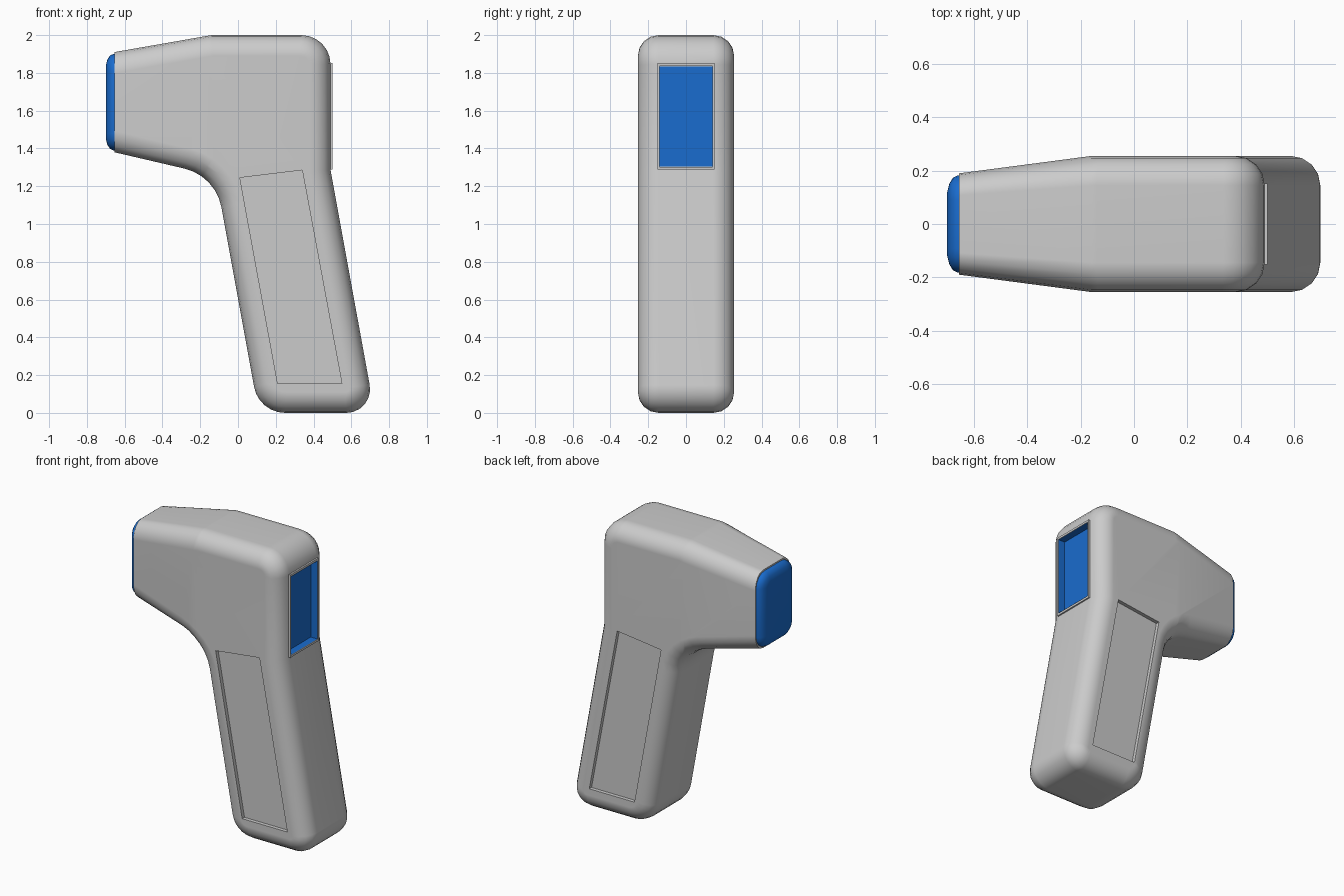
import bpy, bmesh, math
from mathutils import Vector

if "Cube" in bpy.data.objects:
    bpy.data.objects.remove(bpy.data.objects["Cube"])

blue = bpy.data.materials.new("blue_plastic")
blue.diffuse_color = (0.01, 0.15, 0.62, 1)
blue.use_nodes = True
blue.node_tree.nodes["Principled BSDF"].inputs["Base Color"].default_value = blue.diffuse_color


def make(name, bm, mat=None, recalc=True):
    if recalc:
        bmesh.ops.recalc_face_normals(bm, faces=bm.faces)
    me = bpy.data.meshes.new(name)
    bm.to_mesh(me)
    bm.free()
    ob = bpy.data.objects.new(name, me)
    bpy.context.collection.objects.link(ob)
    if mat:
        me.materials.append(mat)
    return ob


def activate(ob):
    bpy.ops.object.select_all(action='DESELECT')
    ob.select_set(True)
    bpy.context.view_layer.objects.active = ob


def smooth(ob):
    activate(ob)
    bpy.ops.object.shade_smooth_by_angle(angle=math.radians(35))


def fillet(points, n=6):
    """Round each (x, z, tangent length) corner."""
    out = []
    for i, (x, z, t) in enumerate(points):
        p = Vector((x, z))
        if t == 0:
            out.append(p)
            continue
        a = (Vector(points[i - 1][:2]) - p).normalized()
        b = (Vector(points[(i + 1) % len(points)][:2]) - p).normalized()
        half = a.angle(b) / 2
        r = t * math.tan(half)
        c = p + (a + b).normalized() * (t / math.cos(half))
        u, v = p + a * t - c, p + b * t - c
        ang = u.angle(v)
        for k in range(n + 1):
            f = k / n
            out.append(c + (u * math.sin((1 - f) * ang) + v * math.sin(f * ang)) / math.sin(ang))
    return out


def prism(bm, pts, y0, y1):
    a = [bm.verts.new((x, y0, z)) for x, z in pts]
    b = [bm.verts.new((x, y1, z)) for x, z in pts]
    bm.faces.new(a)
    bm.faces.new(b[::-1])
    for i in range(len(pts)):
        j = (i + 1) % len(pts)
        bm.faces.new((a[j], a[i], b[i], b[j]))


def cut(ob, cutter):
    m = ob.modifiers.new("cut", 'BOOLEAN')
    m.operation, m.solver, m.object = 'DIFFERENCE', 'EXACT', cutter
    activate(ob)
    bpy.ops.object.modifier_apply(modifier=m.name)
    bpy.data.objects.remove(cutter)


# Body: pistol profile, rounded rim, narrowing towards the nose
W, NOSE, TAPER = 0.255, -0.655, -0.16
outline = fillet([(NOSE, 1.91, 0), (-0.14, 2.0, 0), (0.49, 2.0, 0.155), (0.49, 1.285, 0),
                  (0.724, 0, 0.15), (0.11, 0, 0.14), (-0.118, 1.255, 0.17), (NOSE, 1.38, 0)])
bm = bmesh.new()
prism(bm, outline, -W, W)
bmesh.ops.recalc_face_normals(bm, faces=bm.faces)
rim = [e for e in bm.edges
       if abs(e.verts[0].co.y - e.verts[1].co.y) < 1e-5
       and max(v.co.x for v in e.verts) > NOSE + 0.01]
bmesh.ops.bevel(bm, geom=rim, offset=0.11, offset_type='OFFSET', segments=4,
                profile=0.5, affect='EDGES', clamp_overlap=False)
bmesh.ops.bisect_plane(bm, geom=bm.verts[:] + bm.edges[:] + bm.faces[:],
                       plane_co=(TAPER, 0, 0), plane_no=(1, 0, 0))
for v in bm.verts:
    if v.co.x < TAPER:
        v.co.y *= 1 - 0.255 * (TAPER - v.co.x) / (TAPER - NOSE)
body = make("body", bm)

# Recessed grip panels on both sides
panel = [(0.01, 1.245), (0.34, 1.285), (0.55, 0.155), (0.21, 0.155)]
for s in (-1, 1):
    bm = bmesh.new()
    prism(bm, panel, s * (W - 0.025), s * (W + 0.1))
    cut(body, make("panel_cutter", bm))

# Screen pocket
bm = bmesh.new()
prism(bm, [(0.448, 1.303), (0.6, 1.303), (0.6, 1.837), (0.448, 1.837)], -0.142, 0.142)
cut(body, make("screen_cutter", bm))
smooth(body)
body.modifiers.new("weighted_normals", 'WEIGHTED_NORMAL').keep_sharp = True


def rect(bm, x, y, z0, z1):
    return [bm.verts.new((x, a, b)) for a, b in ((-y, z0), (y, z0), (y, z1), (-y, z1))]


# Screen frame
bm = bmesh.new()
loops = [rect(bm, 0.455, 0.152, 1.288, 1.852), rect(bm, 0.50, 0.152, 1.288, 1.852),
         rect(bm, 0.50, 0.1415, 1.3025, 1.8375), rect(bm, 0.455, 0.1415, 1.3025, 1.8375)]
for k in range(4):
    p, q = loops[k], loops[(k + 1) % 4]
    for i in range(4):
        j = (i + 1) % 4
        bm.faces.new((p[i], p[j], q[j], q[i]))
make("screen_frame", bm)

# Screen: blue lining of the pocket, facing outwards
bm = bmesh.new()
back, lip = rect(bm, 0.45, 0.14, 1.305, 1.835), rect(bm, 0.499, 0.14, 1.305, 1.835)
bm.faces.new(back)
for i in range(4):
    j = (i + 1) % 4
    bm.faces.new((back[j], back[i], lip[i], lip[j]))
make("screen", bm, blue, recalc=False)

# Nose cap: rounded rectangle rings closing towards the tip
bm = bmesh.new()
rings = []
for x, d in ((-0.64, 0), (-0.66, 0), (-0.678, 0.008), (-0.692, 0.03), (-0.70, 0.062)):
    hy, hz, r = 0.182 - d, 0.255 - d, 0.09 - d
    ring = []
    for c, (sy, sz) in enumerate(((1, 1), (-1, 1), (-1, -1), (1, -1))):
        for k in range(5):
            a = math.radians(90 * c + 22.5 * k)
            ring.append(bm.verts.new((x, sy * (hy - r) + r * math.cos(a),
                                      1.645 + sz * (hz - r) + r * math.sin(a))))
    rings.append(ring)
for p, q in zip(rings, rings[1:]):
    for i in range(len(p)):
        j = (i + 1) % len(p)
        bm.faces.new((p[i], p[j], q[j], q[i]))
bm.faces.new(rings[0])
bm.faces.new(rings[-1])
smooth(make("nose_cap", bm, blue))
